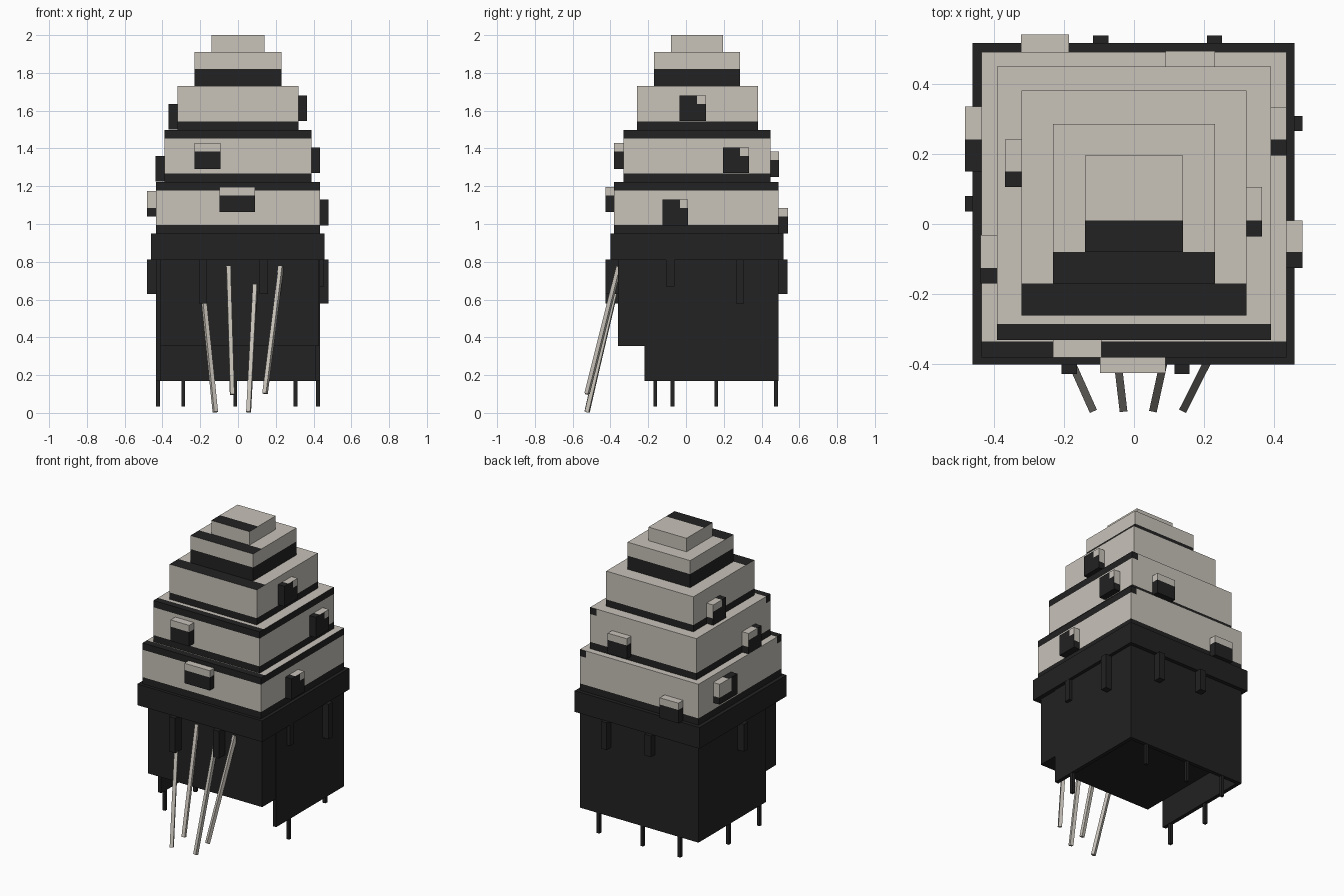
import bpy, bmesh
from mathutils import Vector

cube = bpy.data.objects.get("Cube")
if cube:
    bpy.data.objects.remove(cube, do_unlink=True)


def material(name, rgb):
    m = bpy.data.materials.new(name)
    m.use_nodes = True
    m.diffuse_color = (*rgb, 1)
    m.node_tree.nodes["Principled BSDF"].inputs["Base Color"].default_value = (*rgb, 1)
    return m


STONE = material("pale stone", (0.578, 0.546, 0.491))
BLACK = material("near black", (0.016, 0.016, 0.016))


def block(name, lo, hi, mats, cuts=(), rule=None):
    """Box from corner lo to corner hi, sliced at (axis, value) cuts; rule(c, n) gives the material slot."""
    lo, hi = Vector(lo), Vector(hi)
    bm = bmesh.new()
    bmesh.ops.create_cube(bm, size=1)
    for v in bm.verts:
        v.co = Vector(v.co[i] * (hi[i] - lo[i]) + (lo[i] + hi[i]) / 2 for i in range(3))
    for axis, value in cuts:
        no = Vector((0, 0, 0))
        no[axis] = 1
        bmesh.ops.bisect_plane(bm, geom=bm.verts[:] + bm.edges[:] + bm.faces[:],
                               plane_co=no * value, plane_no=no)
    bm.normal_update()
    if rule:
        for f in bm.faces:
            f.material_index = int(rule(f.calc_center_median(), f.normal))
    me = bpy.data.meshes.new(name)
    bm.to_mesh(me)
    bm.free()
    for m in mats:
        me.materials.append(m)
    ob = bpy.data.objects.new(name, me)
    bpy.context.collection.objects.link(ob)
    return ob


P = 0.045  # paint step


# Stepped tiers: pale with a dark base band, dark front ledge and optional rim band
def tier(name, w, y0, y1, z0, z1, base, ledge, rim):
    cuts = [(2, z0 + base)] if base else []
    cuts.append((1, y0 + ledge))
    if rim:
        cuts += [(2, z1 - P), (0, w - P)]

    def dark(c, n):
        if n.z > 0.5:
            return c.y < y0 + ledge
        if c.z < z0 + base:
            return True
        if rim and c.z > z1 - P:
            return n.y < -0.5 or n.x > 0.5 or (n.y > 0.5 and c.x > w - P) or (n.x < -0.5 and c.y < y0 + P)
        return False

    block(name, (-w, y0, z0), (w, y1, z1), (STONE, BLACK), cuts, dark)


tier("tier_1_top", 0.14, -0.08, 0.195, 1.91, 2.0, 0, 0.09, False)
tier("tier_2", 0.23, -0.17, 0.285, 1.73, 1.91, 0.09, 0.09, False)
tier("tier_3", 0.32, -0.26, 0.38, 1.497, 1.73, P, 0.09, False)
tier("tier_4", 0.39, -0.33, 0.448, 1.222, 1.497, P, P, True)
tier("tier_5", 0.435, -0.38, 0.49, 0.95, 1.222, P, P, True)


# Front and back bays: pale top third, dark below
def end_bay(name, x0, x1, y0, y1, z0, z1):
    block(name, (x0, y0, z0), (x1, y1, z1), (STONE, BLACK), [(2, z1 - P)],
          lambda c, n: c.z < z1 - P)


end_bay("front_bay_lower", -0.097, 0.09, -0.425, -0.37, 1.063, 1.195)
end_bay("front_bay_upper", -0.23, -0.093, -0.38, -0.32, 1.29, 1.43)
end_bay("back_bay_lower", -0.322, -0.185, 0.48, 0.54, 0.951, 1.085)
end_bay("back_bay_upper", 0.09, 0.23, 0.44, 0.493, 1.25, 1.385)


# Side bays: dark front, pale corner at the top rear
def side_bay(name, x0, x1, y0, y1, z0, z1, top, corner, lip=P, front_pale=False):
    ya, yb, zb = y0 + top, y0 + corner, z1 - lip
    out = 1 if x0 > 0 else -1

    def dark(c, n):
        if n.z > 0.5:
            return c.y < ya
        if n.z < -0.5:
            return True
        if n.y < -0.5:
            return not (front_pale and c.z > zb)
        if n.y > 0.5:
            return c.z < z1 - 0.09
        return not (n.x * out > 0.5 and c.y > yb and c.z > zb)

    block(name, (x0, y0, z0), (x1, y1, z1), (STONE, BLACK),
          [(1, ya), (1, yb), (2, zb), (2, z1 - 0.0901)], dark)


side_bay("left_bay_upper", 0.31, 0.365, -0.035, 0.105, 1.545, 1.68, P, 0.092)
side_bay("left_bay_middle", 0.38, 0.435, 0.195, 0.333, 1.27, 1.405, P, 0.092)
side_bay("left_bay_lower", 0.425, 0.48, -0.125, 0.01, 0.992, 1.13, P, 0.092)
side_bay("right_bay_upper", -0.368, -0.31, 0.105, 0.24, 1.5, 1.635, P, P)
side_bay("right_bay_middle", -0.437, -0.38, -0.17, -0.032, 1.224, 1.36, P, P)
side_bay("right_bay_lower", -0.482, -0.425, 0.15, 0.335, 1.04, 1.175, 0.09, 0.06, 0.09, True)

# Dark base: slab, inner body and the skirt walls open at the front
DARK = (BLACK,)
block("base_slab", (-0.46, -0.4, 0.81), (0.457, 0.515, 0.95), DARK)
block("inner_body", (-0.41, -0.36, 0.355), (0.43, 0.48, 0.82), DARK)
block("skirt_left", (0.41, -0.22, 0.17), (0.435, 0.49, 0.82), DARK)
block("skirt_right", (-0.435, -0.22, 0.17), (-0.41, 0.49, 0.82), DARK)
block("skirt_back", (-0.41, 0.465, 0.17), (0.41, 0.49, 0.82), DARK)

# Hanging brackets under the slab: x0, x1, y0, y1, bottom
brackets = [
    (-0.207, -0.163, -0.427, -0.355, 0.58), (0.115, 0.158, -0.427, -0.355, 0.63),
    (-0.117, -0.072, 0.48, 0.537, 0.67), (0.208, 0.25, 0.48, 0.537, 0.63),
    (0.42, 0.48, 0.265, 0.308, 0.58), (0.40, 0.456, -0.105, -0.062, 0.67),
    (-0.482, -0.42, 0.036, 0.08, 0.63),
]
for i, (x0, x1, y0, y1, z) in enumerate(brackets):
    block(f"bracket_{i + 1}", (x0, y0, z), (x1, y1, 0.812), DARK)

# Thin pegs below the skirt
pegs = [(0.305, 0.477), (-0.015, 0.477), (-0.29, 0.477), (0.423, -0.072), (-0.424, 0.16), (-0.424, -0.163)]
for i, (x, y) in enumerate(pegs):
    block(f"peg_{i + 1}", (x - 0.01, y - 0.01, 0.033), (x + 0.01, y + 0.01, 0.36), DARK)

# Leaning front poles
poles = [
    ((-0.12, -0.524, 0.004), (-0.18, -0.39, 0.59)),
    ((-0.031, -0.524, 0.097), (-0.051, -0.355, 0.775)),
    ((0.056, -0.524, 0.004), (0.091, -0.365, 0.68)),
    ((0.143, -0.524, 0.102), (0.228, -0.355, 0.775)),
]
for i, (a, b) in enumerate(poles):
    a, b = Vector(a), Vector(b)
    pole = block(f"pole_{i + 1}", (-0.011, -0.011, 0), (0.011, 0.011, (b - a).length), (STONE,))
    pole.location = a
    pole.rotation_euler = (b - a).to_track_quat('Z', 'Y').to_euler()
